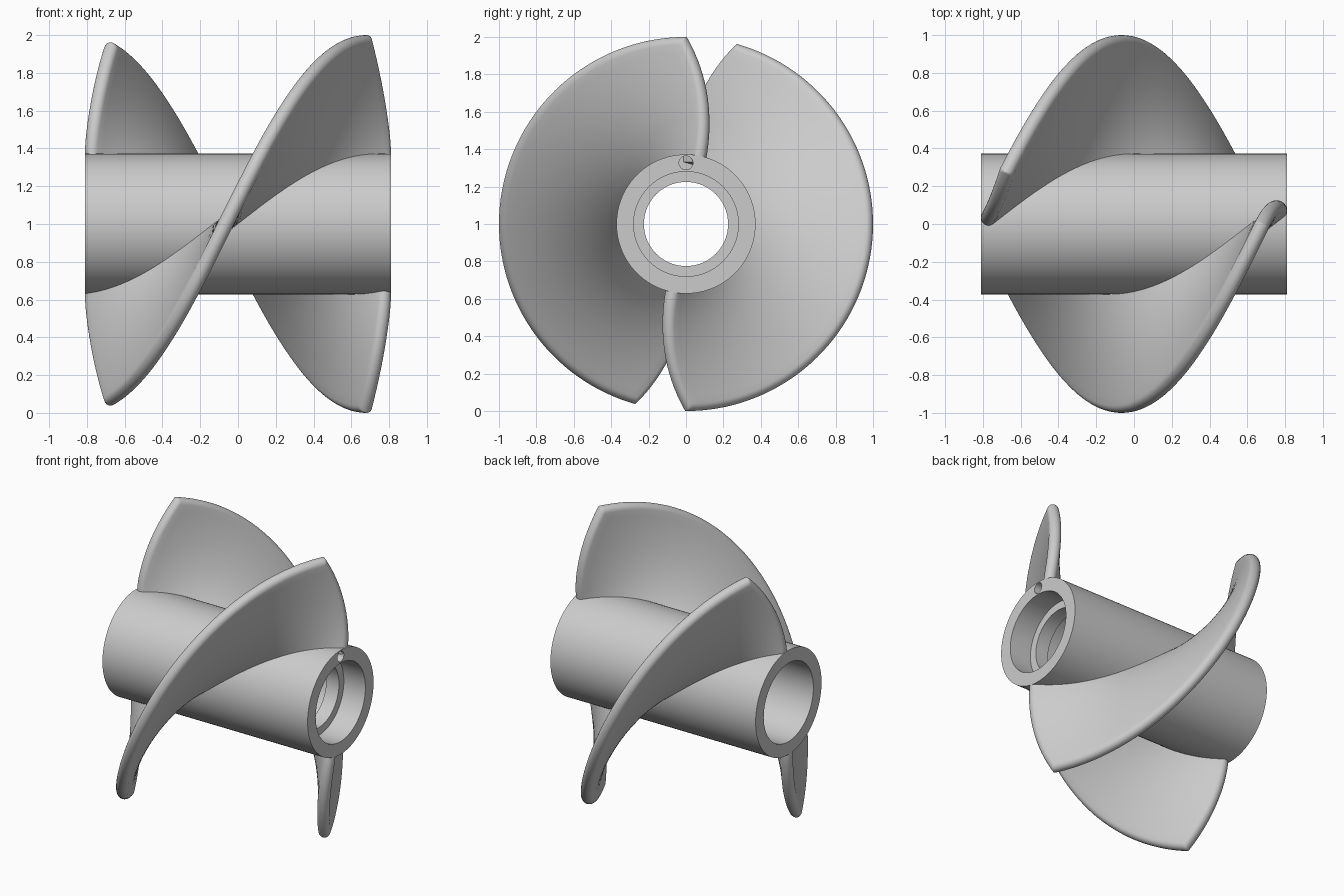
import bpy, bmesh, math
from mathutils import Vector, Matrix

cube = bpy.data.objects.get("Cube")
if cube:
    bpy.data.objects.remove(cube, do_unlink=True)

HALF = 0.81                      # half length of the hub
HUB_R, BORE_R, LEDGE_R = 0.372, 0.28, 0.225
THICK = 0.08                     # blade thickness
ROUND = THICK / 2                # edge rounding
PHASE = 0.066                    # where the blade passes the front
TWIST = math.radians(90) / (0.68 + PHASE)

grey = bpy.data.materials.new("grey")
grey.use_nodes = True
colour = (0.6, 0.6, 0.6, 1)
grey.diffuse_color = colour
grey.node_tree.nodes["Principled BSDF"].inputs["Base Color"].default_value = colour


def add_object(name, bm):
    bmesh.ops.recalc_face_normals(bm, faces=bm.faces)
    mesh = bpy.data.meshes.new(name)
    bm.to_mesh(mesh)
    bm.free()
    mesh.materials.append(grey)
    ob = bpy.data.objects.new(name, mesh)
    bpy.context.collection.objects.link(ob)
    return ob


def smooth(ob, angle=35):
    bpy.ops.object.select_all(action="DESELECT")
    ob.select_set(True)
    bpy.context.view_layer.objects.active = ob
    bpy.ops.object.shade_smooth_by_angle(angle=math.radians(angle))


def lathe(name, profile, segments=96):
    """Spin a closed (x, radius) outline round the long axis."""
    bm = bmesh.new()
    rings = []
    for i in range(segments):
        a = math.tau * i / segments
        rings.append([bm.verts.new((x, r * math.cos(a), 1 + r * math.sin(a)))
                      for x, r in profile])
    n = len(profile)
    for i in range(segments):
        a, b = rings[i], rings[(i + 1) % segments]
        for j in range(n):
            k = (j + 1) % n
            bm.faces.new((a[j], a[k], b[k], b[j]))
    return add_object(name, bm)


# Hub tube with an inner retaining ledge
hub = lathe("hub", [(-HALF, HUB_R), (HALF, HUB_R), (HALF, BORE_R), (0.64, BORE_R),
                    (0.64, LEDGE_R), (0.54, LEDGE_R), (0.54, BORE_R), (-HALF, BORE_R)])

# Blind pin hole in the end face
bm = bmesh.new()
bmesh.ops.create_cone(bm, cap_ends=True, segments=32, radius1=0.037, radius2=0.037, depth=0.16,
                      matrix=Matrix.Translation((HALF, 0, 1.327)) @ Matrix.Rotation(math.pi / 2, 4, "Y"))
pin_cutter = add_object("pin_hole_cutter", bm)
pin_cutter.hide_render = True
pin_cutter.hide_set(True)
cut = hub.modifiers.new("pin_hole", "BOOLEAN")
cut.operation = "DIFFERENCE"
cut.solver = "EXACT"
cut.object = pin_cutter
bpy.context.view_layer.objects.active = hub
bpy.ops.object.modifier_apply(modifier=cut.name)
bpy.data.objects.remove(pin_cutter, do_unlink=True)
smooth(hub)


def blade_end(r):
    """Half length of the blade at a radius: tapers towards the tip."""
    f = max(0, (r - HUB_R) / (1 - HUB_R))
    return 0.802 - 0.122 * f ** 1.4


def blade_point(x, r, offset):
    a = TWIST * (x + PHASE)
    c, s = math.cos(a), math.sin(a)
    along = Vector((1, r * TWIST * s, r * TWIST * c))
    out = Vector((0, -c, s))
    return Vector((x, -r * c, 1 + r * s)) + along.cross(out).normalized() * offset


def make_blade(name, turn):
    steps, spans, rows = 6, 64, 16
    arc = [math.pi / 2 * i / steps for i in range(steps + 1)]
    fillet = [(1 - math.cos(a), math.sin(a)) for a in arc]      # inset, height

    # Radii from the buried root to the rounded outer rim
    root, rim = 0.33, 1 - ROUND
    radii = [(root - 0.01, 0)]
    radii += [(root + (rim - root) * i / rows, 1) for i in range(rows)]
    radii += [(1 - ROUND * q, p) for q, p in reversed(fillet)]

    bm = bmesh.new()
    for side in (-1, 1):
        grid = []
        for r, pr in radii:
            end = blade_end(r)
            w = ROUND / math.sqrt(1 + (TWIST * r) ** 2)
            inner = end - w
            line = [(-end + w * q, p) for q, p in fillet]
            line += [(inner * (2 * i / spans - 1), 1) for i in range(1, spans)]
            line += [(end - w * q, p) for q, p in reversed(fillet)]
            grid.append([bm.verts.new(blade_point(x, r, side * THICK / 2 * min(p, pr)))
                         for x, p in line])
        for a, b in zip(grid, grid[1:]):
            for j in range(len(a) - 1):
                bm.faces.new((a[j], a[j + 1], b[j + 1], b[j]))
    bmesh.ops.remove_doubles(bm, verts=bm.verts, dist=1e-5)
    bmesh.ops.rotate(bm, verts=bm.verts, cent=(0, 0, 1),
                     matrix=Matrix.Rotation(turn, 3, "X"))
    smooth(add_object(name, bm), 50)


# Two opposite helical blades
make_blade("front_blade", 0)
make_blade("back_blade", math.pi)
